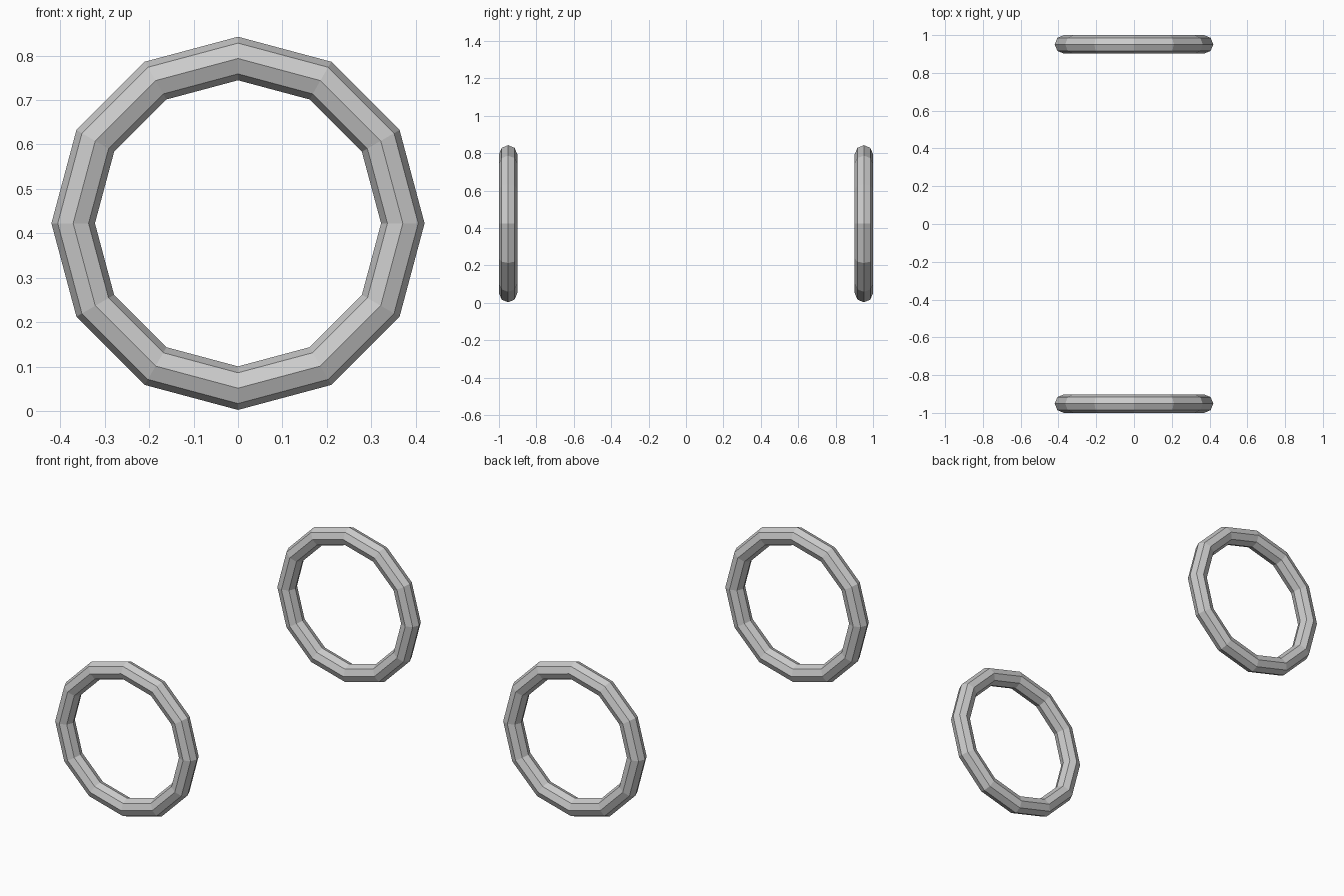
import bpy
from math import radians

if "Cube" in bpy.data.objects:
    bpy.data.objects.remove(bpy.data.objects["Cube"])


def ring(name, y):
    # Low-poly upright hoop: 12 segments around, 8-sided tube
    bpy.ops.mesh.primitive_torus_add(
        major_segments=12, minor_segments=8,
        major_radius=0.371, minor_radius=0.049,
        location=(0, y, 0.4225), rotation=(radians(90), 0, 0))
    ob = bpy.context.object
    ob.name = name
    bpy.ops.object.transform_apply(location=False, rotation=True, scale=False)
    bpy.ops.object.shade_flat()
    return ob


# Matching hoops at the front and back
for name, side in (("front_ring", -1), ("back_ring", 1)):
    ring(name, side * 0.951)
